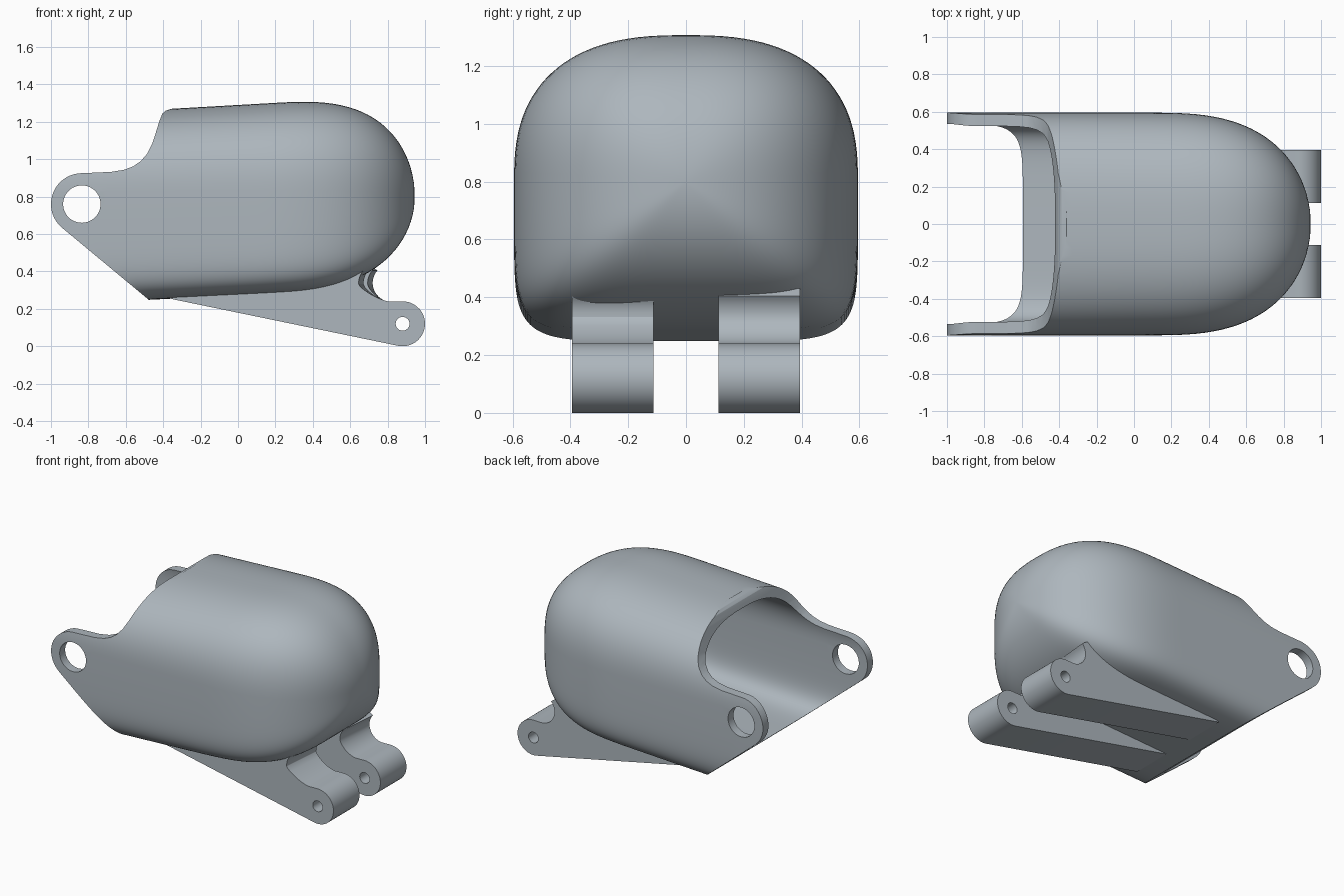
import bpy, bmesh
from math import sin, cos, pi, radians, copysign

cube = bpy.data.objects.get("Cube")
if cube:
    bpy.data.objects.remove(cube, do_unlink=True)

GREY = (0.42, 0.47, 0.51, 1)
grey = bpy.data.materials.new("blue grey")
grey.use_nodes = True
grey.diffuse_color = GREY
grey.node_tree.nodes["Principled BSDF"].inputs["Base Color"].default_value = GREY


def make_object(name, bm):
    bmesh.ops.recalc_face_normals(bm, faces=bm.faces[:])
    mesh = bpy.data.meshes.new(name)
    bm.to_mesh(mesh)
    bm.free()
    mesh.materials.append(grey)
    obj = bpy.data.objects.new(name, mesh)
    bpy.context.collection.objects.link(obj)
    return obj


def bridge(bm, a, b):
    for i in range(len(a)):
        j = (i + 1) % len(a)
        bm.faces.new((a[i], a[j], b[j], b[i]))


def arc(cx, cz, r, start, end, steps):
    """Points of an arc in the side plane, angles in degrees."""
    angles = [radians(start + (end - start) * i / steps) for i in range(steps + 1)]
    return [(cx + r * cos(a), cz + r * sin(a)) for a in angles]


def prism(name, points, y0, y1, shift=lambda z, y: 0):
    """Extrude a side profile across y, optionally skewed."""
    bm = bmesh.new()
    rings = [[bm.verts.new((x + shift(z, y), y, z)) for x, z in points] for y in (y0, y1)]
    bridge(bm, *rings)
    for ring in rings:
        bm.faces.new(ring)
    return make_object(name, bm)


def cut(obj, cutter):
    mod = obj.modifiers.new("cut", 'BOOLEAN')
    mod.operation = 'DIFFERENCE'
    mod.solver = 'EXACT'
    mod.object = cutter
    bpy.context.view_layer.objects.active = obj
    bpy.ops.object.modifier_apply(modifier=mod.name)
    bpy.data.objects.remove(cutter, do_unlink=True)


def power(v, n):
    return copysign(abs(v) ** (2 / n), v)


def pod(name, start, side=1.0, top=1.0, bottom=1.0, length=1.0, count=112):
    """Loft rounded-square sections that close into a blunt nose."""
    mid, nose, end = 0.8, 0.1, 0.945
    stations = [start + (nose - start) * i / 16 for i in range(16)]
    stations += [nose + (end - nose) * sin(pi / 2 * i / 28) for i in range(28)]
    bm = bmesh.new()
    rings = []
    for x in stations:
        t = max(0, (x - nose) / (end - nose))
        u = max(0, (x - 0.2) / (end - 0.2))
        w = side * 0.595 * (1 - t ** 2.8) ** 0.5
        taper = (1 - u ** 2.8) ** 0.5
        up = top * (0.49 + 0.057 * x) * taper
        down = bottom * (0.528 - 0.05 * x) * taper
        px = nose + (x - nose) * length if x > nose else x
        ring = []
        for i in range(count):
            a = 2 * pi * (i + 0.5) / count
            n = 2.6 if sin(a) > 0 else 6.5 - t
            h = up if sin(a) > 0 else down
            ring.append(bm.verts.new((px, w * power(cos(a), n), mid + h * power(sin(a), n))))
        rings.append(ring)
    for a, b in zip(rings, rings[1:]):
        bridge(bm, a, b)
    bm.faces.new(rings[0])
    tip = bm.verts.new((nose + (end - nose) * length, 0, mid))
    for i in range(count):
        bm.faces.new((rings[-1][i], rings[-1][(i + 1) % count], tip))
    return make_object(name, bm)


def smooth(obj):
    bpy.ops.object.select_all(action='DESELECT')
    obj.select_set(True)
    bpy.context.view_layer.objects.active = obj
    bpy.ops.object.shade_smooth_by_angle(angle=radians(30))


# Hollow pod
shell = pod("pod_shell", -1.05)
cut(shell, pod("cavity", -1.15, side=0.9, top=0.86, bottom=0.815, length=0.915))

# Open end: slanted chin, rounded arm tips, curved brow
edge = [(-0.36, 0.151)] + arc(-0.835, 0.76, 0.165, 230.4, 92, 20)
edge += [(-0.68, 0.932), (-0.61, 0.943), (-0.56, 0.962), (-0.52, 0.99), (-0.485, 1.03),
         (-0.46, 1.08), (-0.44, 1.14), (-0.42, 1.205), (-0.405, 1.243), (-0.387, 1.26),
         (-0.365, 1.266), (-0.35, 1.28), (-0.35, 1.6), (-1.6, 1.6), (-1.6, 0.151)]
cut(shell, prism("opening", edge, -1, 1))

# Pivot hole through both arms
cut(shell, prism("pivot", arc(-0.835, 0.76, 0.1, 0, 352.5, 47), -1, 1))
smooth(shell)

# Two hinge brackets under the nose
bracket = [(-0.35, 0.253)] + arc(0.88, 0.12, 0.12, 258, 450, 24)
bracket += arc(0.82, 0.338, 0.1, 265, 138, 14)
bracket += [(0.71, 0.43), (0.6, 0.42), (0.3, 0.35), (-0.3, 0.275)]


def lean(z, y):
    """The neck of the bracket leans slightly across the width."""
    weight = min(1, max(0, (z - 0.245) / 0.08))
    return 0.075 * weight * (y / 0.79 - 0.5)


for name, y0, y1 in (("front_bracket", -0.395, -0.113), ("back_bracket", 0.113, 0.395)):
    leg = prism(name, bracket, y0, y1, lean)
    cut(leg, prism("pin", arc(0.88, 0.12, 0.037, 0, 345, 23), -1, 1))
    smooth(leg)
